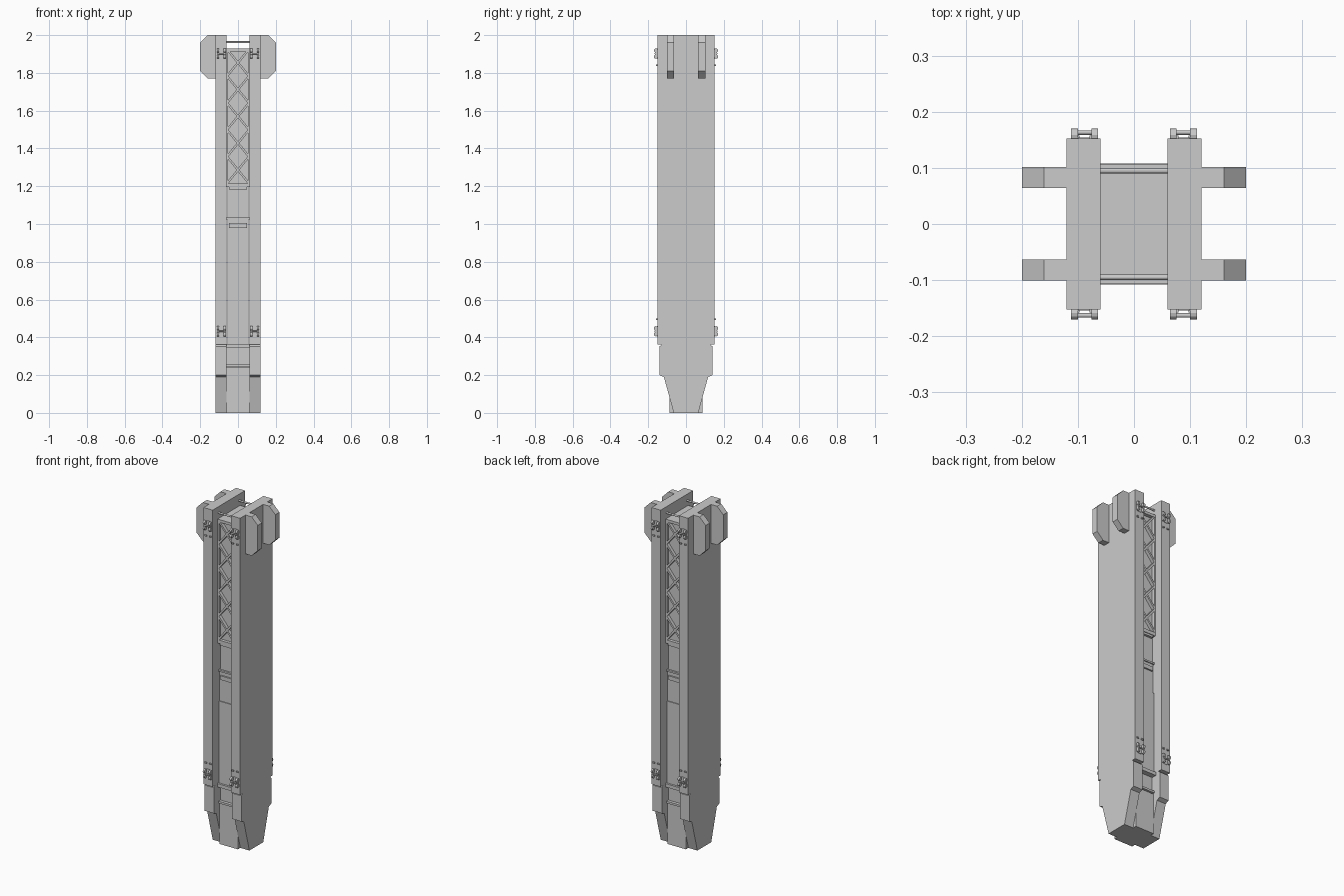
import bpy, bmesh
from mathutils import Vector

cube = bpy.data.objects.get("Cube")
if cube:
    bpy.data.objects.remove(cube, do_unlink=True)

grey = bpy.data.materials.new("plain grey")
grey.use_nodes = True
grey.diffuse_color = (0.6, 0.6, 0.6, 1)
grey.node_tree.nodes["Principled BSDF"].inputs["Base Color"].default_value = (0.6, 0.6, 0.6, 1)


def finish(name, bm):
    bmesh.ops.recalc_face_normals(bm, faces=bm.faces)
    mesh = bpy.data.meshes.new(name)
    bm.to_mesh(mesh)
    bm.free()
    mesh.materials.append(grey)
    obj = bpy.data.objects.new(name, mesh)
    bpy.context.collection.objects.link(obj)
    return obj


def box(name, x, y, z):
    bm = bmesh.new()
    bmesh.ops.create_cube(bm, size=1)
    for v in bm.verts:
        v.co = [r[0] + (c + 0.5) * (r[1] - r[0]) for c, r in zip(v.co, (x, y, z))]
    return finish(name, bm)


def prism(name, points, axis, lo, hi):
    """Extrude a 2D outline (a, z) along the x or y axis."""
    bm = bmesh.new()
    face = bm.faces.new([bm.verts.new((lo, a, z) if axis == "x" else (a, lo, z)) for a, z in points])
    ext = bmesh.ops.extrude_face_region(bm, geom=[face])["geom"]
    step = Vector((hi - lo, 0, 0)) if axis == "x" else Vector((0, hi - lo, 0))
    bmesh.ops.translate(bm, vec=step, verts=[v for v in ext if isinstance(v, bmesh.types.BMVert)])
    return finish(name, bm)


def bar(name, a, b, width, depth):
    """Flat strip between two points in an x-z plane."""
    a, b = Vector(a), Vector(b)
    d = (b - a).normalized()
    n = Vector((-d.z, 0, d.x)) * width / 2
    pts = [a + n, b + n, b - n, a - n]
    return prism(name, [(p.x, p.z) for p in pts], "y", a.y - depth / 2, a.y + depth / 2)


def rod(name, y, z, x0, x1, r, sides=12):
    bm = bmesh.new()
    bmesh.ops.create_cone(bm, cap_ends=True, segments=sides, radius1=r, radius2=r, depth=x1 - x0)
    for v in bm.verts:
        v.co = ((x0 + x1) / 2 + v.co.z, y + v.co.x, z + v.co.y)
    return finish(name, bm)


def span(s, a, b):
    return sorted((s * a, s * b))


# Side plates, tapered feet and chamfered fins
foot = [(-.065, 0), (.065, 0), (.117, .19), (.14, .2), (.14, .352), (.125, .365), (-.125, .365),
        (-.14, .352), (-.14, .2), (-.117, .19)]
for s, side in ((1, "left"), (-1, "right")):
    box(side + "_plate", span(s, .06, .12), (-.152, .152), (.362, 2))
    prism(side + "_foot", foot, "x", *span(s, .06, .12))
    fin = [(s * x, z) for x, z in ((.119, 2), (.16, 2), (.2, 1.96), (.2, 1.81), (.16, 1.77), (.119, 1.77))]
    for y in (-.082, .083):
        prism(side + "_fin", fin, "y", y - .019, y + .019)

# Central column
box("foot_core", (-.061, .061), (-.088, .088), (0, .24))
box("collar_core", (-.061, .061), (-.078, .078), (.24, .36))
box("lower_stage", (-.056, .056), (-.096, .096), (.36, .85))
box("middle_stage", (-.056, .056), (-.091, .091), (.85, 1.03))
box("upper_stage", (-.056, .056), (-.086, .086), (1.03, 1.21))
box("truss_core", (-.06, .06), (-.086, .086), (1.21, 1.93))

for f, face in ((-1, "front"), (1, "back")):
    # Bands across the column
    for z, h, d in ((.25, .012, .096), (.355, .02, .108), (1.03, .01, .097),
                    (1.205, .02, .104), (1.922, .016, .106)):
        box(face + "_band", (-.061, .061), span(f, .07, d), (z - h / 2, z + h / 2))
    for z in (.992, 1.195):
        box(face + "_latch", (-.048, .048), span(f, .08, .1), (z - .012, z + .012))
    # Crossed truss bracing
    cells, low, high = 5, 1.215, 1.925
    step = (high - low) / cells
    for i in range(cells):
        z0 = low + i * step
        for s in (-1, 1):
            bar(face + "_brace", (-s * .058, f * .095, z0), (s * .058, f * .095, z0 + step), .011, .02)
    for s in (-1, 1):
        box(face + "_truss_rail", span(s, .053, .061), span(f, .085, .104), (low, high))
    rod(face + "_top_rod", f * .095, 1.963, -.061, .061, .005)

    # Clamps on the plate edges
    for s in (-1, 1):
        for z, tick in ((.432, .495), (1.902, 1.84)):
            for x in (.07, .106):
                for dz in (-.016, .016):
                    rod(face + "_clamp_end", f * .159, z + dz, *span(s, x - .006, x + .006), .011)
                box(face + "_clamp_arm", span(s, x - .004, x + .004), span(f, .15, .164), (z - .018, z + .018))
            rod(face + "_clamp_pin", f * .163, z, *span(s, .072, .104), .004)
            box(face + "_clamp_base", span(s, .078, .1), span(f, .15, .154), (z - .028, z + .028))
            for x in (.073, .103):
                box(face + "_clamp_tab", span(s, x - .006, x + .006), span(f, .15, .158), (tick - .004, tick + .004))
